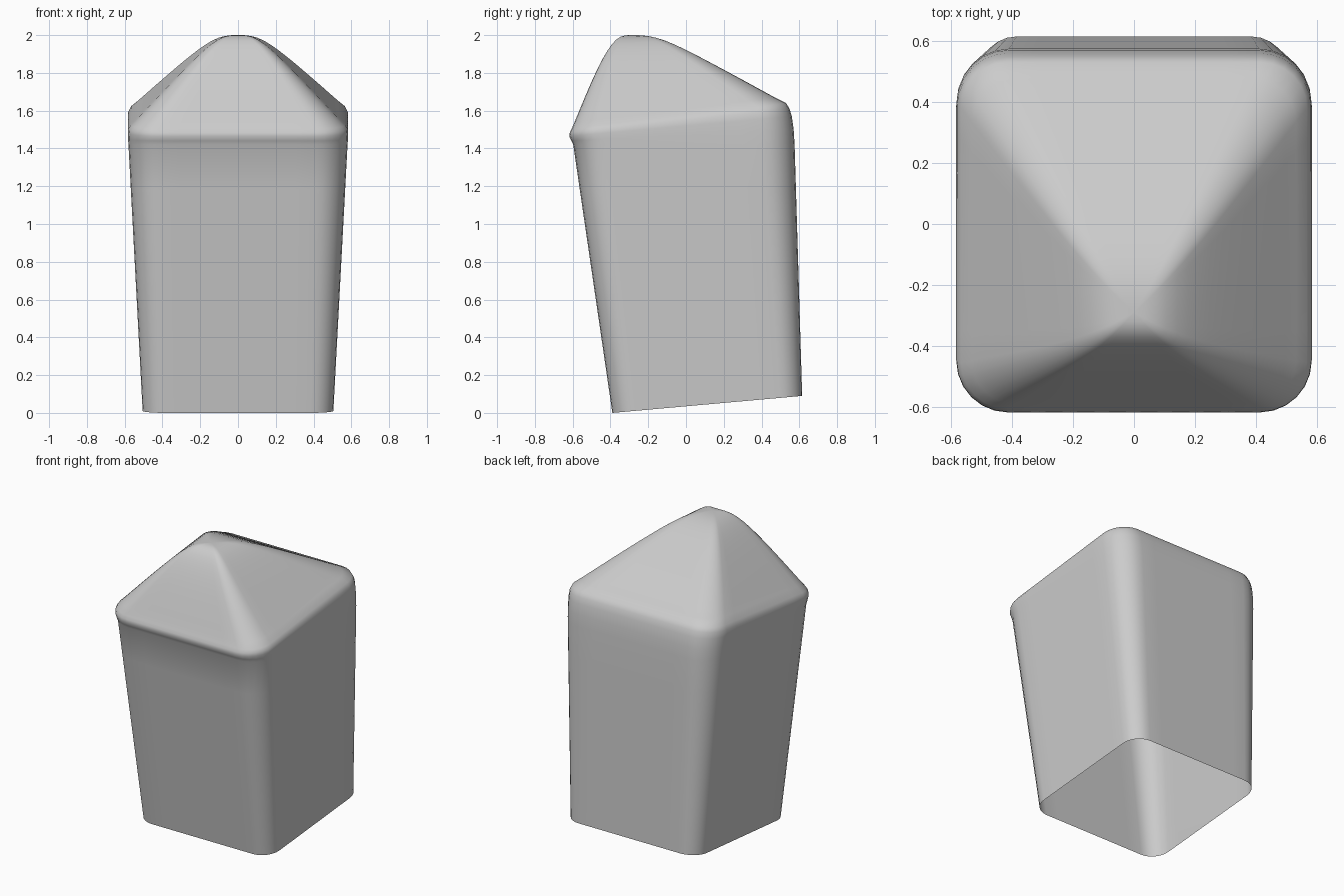
import bpy
import math
from mathutils import Vector

if "Cube" in bpy.data.objects:
    bpy.data.objects.remove(bpy.data.objects["Cube"])

ARC, SIDE = 6, 8      # segments per corner and per straight side


def ring(half_x, front, back, z_front, z_back, radius):
    """Rounded rectangle on a plane sloping from front to back."""
    mid, half_y = (front + back) / 2, (back - front) / 2
    corners = []
    for k, (sx, sy) in enumerate(((1, 1), (-1, 1), (-1, -1), (1, -1))):
        arc = []
        for i in range(ARC + 1):
            a = math.pi / 2 * (k + i / ARC)
            arc.append((sx * (half_x - radius) + radius * math.cos(a),
                        mid + sy * (half_y - radius) + radius * math.sin(a)))
        corners.append(arc)
    flat = []
    for k, arc in enumerate(corners):
        flat += arc
        start, end = Vector(arc[-1]), Vector(corners[(k + 1) % 4][0])
        flat += [start.lerp(end, i / SIDE) for i in range(1, SIDE)]
    return [Vector((x, y, z_front + (z_back - z_front) * (y - front) / (back - front)))
            for x, y in flat]


# Tapered wall with a tilted open base
base = ring(0.505, -0.39, 0.615, 0.0, 0.09, 0.12)
wall = ring(0.58, -0.597, 0.575, 1.42, 1.42, 0.17)
rings = [[a.lerp(b, i / 6) for a, b in zip(base, wall)] for i in range(7)]

# Soft rim: a small lip in front, a rounded shoulder behind
rings.append(ring(0.582, -0.607, 0.57, 1.44, 1.50, 0.17))
rings.append(ring(0.583, -0.618, 0.56, 1.465, 1.57, 0.17))
rings.append(ring(0.581, -0.615, 0.548, 1.485, 1.61, 0.165))
rim = ring(0.567, -0.605, 0.53, 1.505, 1.64, 0.15)
rings.append(rim)

# Four-sided peak with a rounded tip
PEAK, SOFT = 2.13, 0.13
STEPS = 16
for i in range(1, STEPS):
    u = 1 - i / STEPS
    tip_y = -0.35 + 0.06 * (1 - u) ** 3
    loop = []
    for p in rim:
        drop = (((PEAK - p.z) * u) ** 3 + SOFT ** 3) ** (1 / 3)
        loop.append(Vector((p.x * u, tip_y + (p.y - tip_y) * u, PEAK - drop)))
    rings.append(loop)

n = len(rim)
verts = [p for loop in rings for p in loop] + [Vector((0, -0.29, PEAK - SOFT))]
faces = [(r * n + i, r * n + (i + 1) % n, (r + 1) * n + (i + 1) % n, (r + 1) * n + i)
         for r in range(len(rings) - 1) for i in range(n)]
last = (len(rings) - 1) * n
faces += [(last + i, last + (i + 1) % n, len(verts) - 1) for i in range(n)]

mesh = bpy.data.meshes.new("peaked_cap")
mesh.from_pydata(verts, [], faces)
mesh.update()
cap = bpy.data.objects.new("peaked_cap", mesh)
bpy.context.collection.objects.link(cap)

# Plain grey material
grey = bpy.data.materials.new("light_grey")
grey.use_nodes = True
colour = (0.6, 0.6, 0.6, 1)
grey.diffuse_color = colour
grey.node_tree.nodes["Principled BSDF"].inputs["Base Color"].default_value = colour
mesh.materials.append(grey)

bpy.context.view_layer.objects.active = cap
cap.select_set(True)
bpy.ops.object.shade_smooth()
